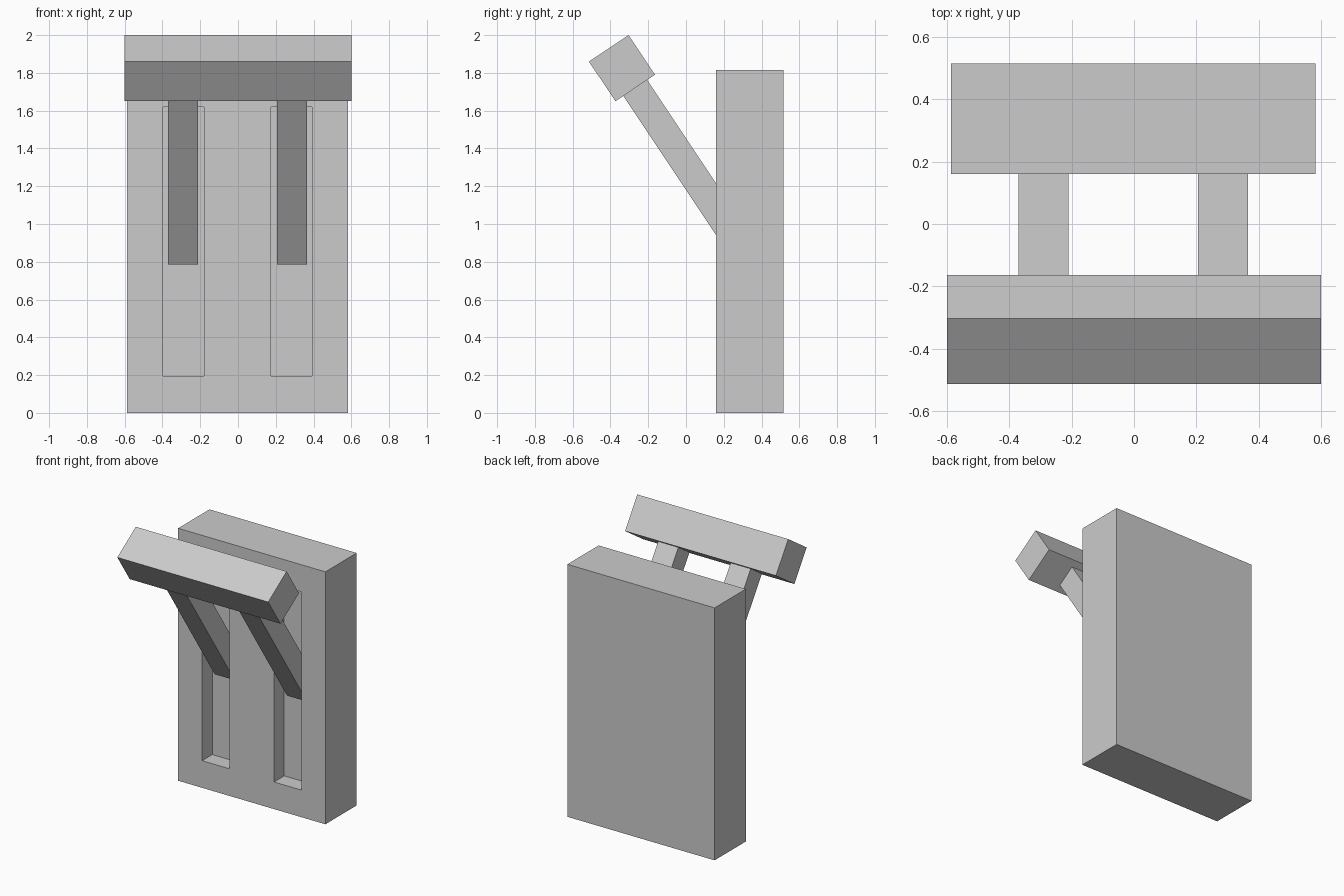
import bpy
from math import atan2
from mathutils import Vector

if "Cube" in bpy.data.objects:
    bpy.data.objects.remove(bpy.data.objects["Cube"])


def box(name, center, size, tilt=0.0):
    """Box with full dimensions, optionally tilted about the x axis."""
    bpy.ops.mesh.primitive_cube_add(size=1, location=center, rotation=(tilt, 0, 0))
    obj = bpy.context.object
    obj.name = name
    obj.scale = size
    bpy.ops.object.transform_apply(location=False, rotation=False, scale=True)
    return obj


MID = -0.0025            # slight sideways offset of plate and arms
FRONT, BACK = 0.16, 0.515
SLOT_DEPTH = 0.115
TILT = atan2(0.555, 0.832)   # lean of lever towards the front

# Wall plate
plate = box("wall_plate", (MID, (FRONT + BACK) / 2, 0.9075),
            (1.171, BACK - FRONT, 1.815))

# Two vertical slots cut into the plate front
for side in (-1, 1):
    cutter = box("slot_cutter", (MID + side * 0.286, FRONT, 0.9075),
                 (0.217, 2 * SLOT_DEPTH, 1.425))
    cutter.hide_render = True
    mod = plate.modifiers.new("slot", 'BOOLEAN')
    mod.operation = 'DIFFERENCE'
    mod.solver = 'EXACT'
    mod.object = cutter
    bpy.context.view_layer.objects.active = plate
    bpy.ops.object.modifier_apply(modifier=mod.name)
    bpy.data.objects.remove(cutter, do_unlink=True)

# Handle bar across the top of the lever
grip = Vector((0, -0.339, 1.825))
box("handle_bar", grip, (1.2, 0.252, 0.252), TILT)

# Two slanted arms from the handle down into the slots
down = Vector((0, 0.555, -0.832))
start, end = 0.11, 1.20
for side, label in ((-1, "left"), (1, "right")):
    center = grip + down * (start + end) / 2 + Vector((MID + side * 0.288, 0, 0))
    box("arm_" + label, center, (0.16, 0.152, end - start), TILT)
